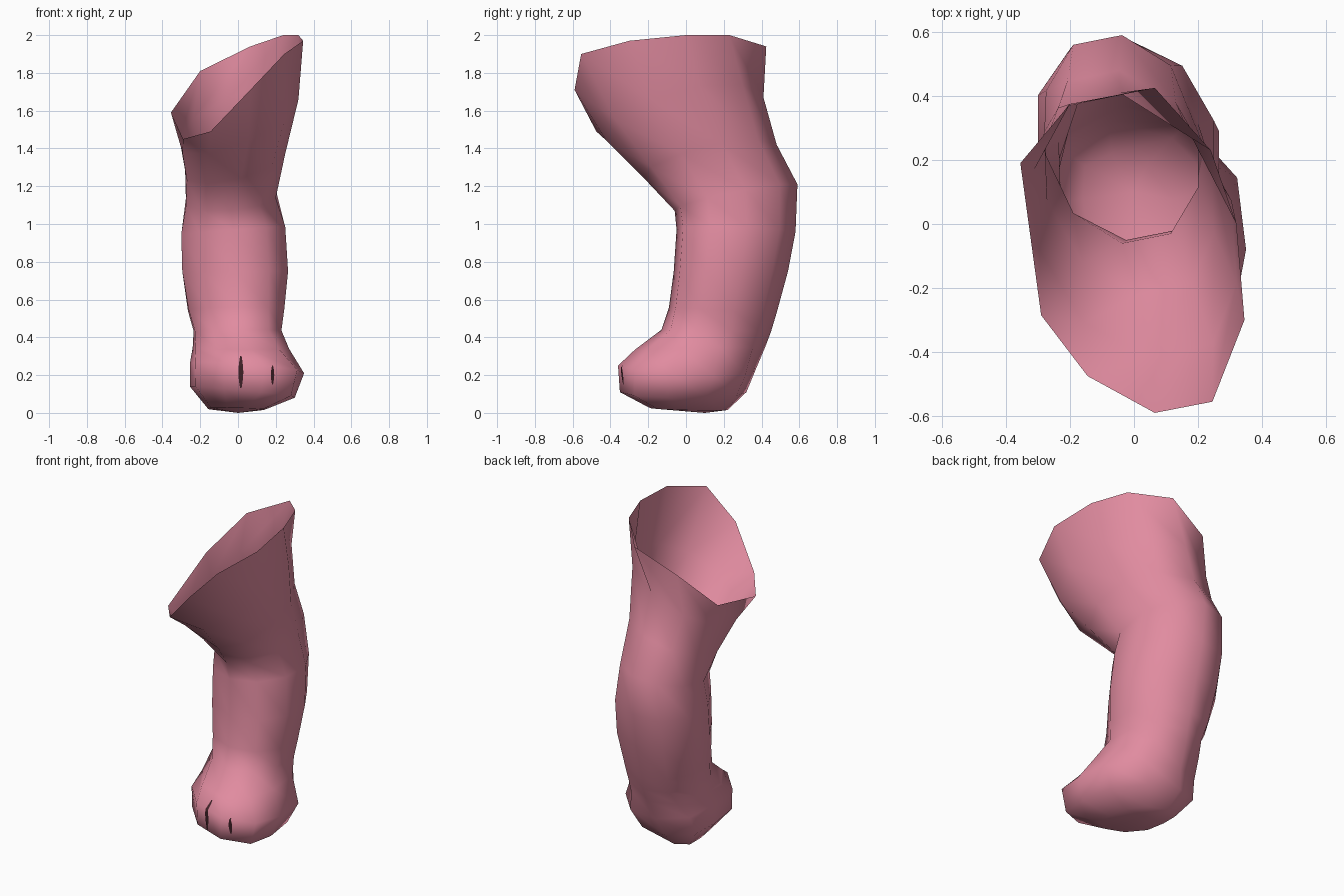
import bpy, bmesh, math
from mathutils import Vector
from mathutils.bvhtree import BVHTree

if "Cube" in bpy.data.objects:
    bpy.data.objects.remove(bpy.data.objects["Cube"])

N = 10


def material(name, rgb):
    m = bpy.data.materials.new(name)
    m.diffuse_color = (*rgb, 1)
    m.use_nodes = True
    m.node_tree.nodes["Principled BSDF"].inputs["Base Color"].default_value = m.diffuse_color
    return m


def add_object(name, bm, mat):
    me = bpy.data.meshes.new(name)
    bm.to_mesh(me)
    me.materials.append(mat)
    for p in me.polygons:
        p.use_smooth = True
    ob = bpy.data.objects.new(name, me)
    bpy.context.collection.objects.link(ob)
    return ob


pink = material("skin pink", (0.75, 0.26, 0.35))
dark = material("crease dark", (0.05, 0.015, 0.02))

# Slanted open rim at the top of the leg, from the front round to the right
rim = [(0.065, -0.59, 1.71), (0.245, -0.555, 1.90), (0.345, -0.30, 1.97),
       (0.32, 0.0, 2.0), (0.24, 0.23, 2.0), (0.065, 0.425, 1.94),
       (-0.20, 0.375, 1.81), (-0.355, 0.19, 1.59), (-0.29, -0.285, 1.45),
       (-0.145, -0.475, 1.49)]

# Rings: front y, front z, back y, back z, left x, right x,
# rise to the right, skew back on the right, sideways shear of the front
rings = [
    (-0.42, 1.44, 0.41, 1.67, -0.31, 0.32, 0.14, -0.05, 0.05),
    (-0.22, 1.24, 0.48, 1.42, -0.28, 0.25, 0.07, -0.05, 0.03),
    (-0.06, 1.07, 0.59, 1.21, -0.275, 0.20, 0.02, -0.05, 0.0),
    (-0.05, 0.97, 0.58, 0.96, -0.30, 0.25, 0.02, -0.04, 0.0),
    (-0.065, 0.75, 0.54, 0.75, -0.295, 0.265, 0.0, -0.04, 0.0),
    (-0.09, 0.56, 0.48, 0.53, -0.265, 0.245, 0.0, -0.03, 0.01),
    (-0.13, 0.44, 0.45, 0.43, -0.235, 0.23, 0.0, -0.01, 0.02),
    (-0.27, 0.335, 0.42, 0.35, -0.24, 0.27, 0.0, 0.0, 0.05),
    (-0.36, 0.25, 0.365, 0.22, -0.255, 0.35, -0.03, 0.03, 0.09),
    (-0.35, 0.11, 0.32, 0.11, -0.255, 0.30, -0.03, 0.02, 0.10),
    (-0.19, 0.025, 0.22, 0.015, -0.16, 0.14, -0.005, 0.0, 0.06),
]


def ring_points(yf, zf, yb, zb, xl, xr, rise, skew, shear):
    pts = []
    for i in range(N):
        a = 2 * math.pi * i / N
        c, s = math.cos(a), math.sin(a) / math.sin(math.radians(72))
        s = math.copysign(abs(s) ** 0.93, s)
        t = (1 - c) / 2
        x = (xl + xr) / 2 + s * (xr - xl) / 2 + shear * c
        pts.append((min(max(x, xl), xr),
                    yf + (yb - yf) * t + skew * s,
                    zf + (zb - zf) * t + rise * s))
    return pts


# Leg and foot: one lofted skin, open at the top, closed at the sole
bm = bmesh.new()
loops = [[bm.verts.new(p) for p in rim]]
loops += [[bm.verts.new(p) for p in ring_points(*r)] for r in rings]
for a, b in zip(loops, loops[1:]):
    for i in range(N):
        j = (i + 1) % N
        bm.faces.new((a[i], b[i], b[j], a[j]))
sole = bm.verts.new((0.0, 0.10, 0.0))
for i in range(N):
    bm.faces.new((loops[-1][i], sole, loops[-1][(i + 1) % N]))
bm.normal_update()
add_object("leg_and_foot", bm, pink)
skin = BVHTree.FromBMesh(bm)
bm.free()


# Toe creases: thin dark strips laid on the front of the foot
def crease(name, x, z0, z1, width):
    cb = bmesh.new()
    prev = None
    for k in range(13):
        z = z0 + (z1 - z0) * k / 12
        w = width * (0.3 + 0.7 * math.sin(math.pi * k / 12))
        row = []
        for dx in (-w / 2, w / 2):
            hit = skin.ray_cast(Vector((x + dx, -2, z)), Vector((0, 1, 0)))
            row.append(cb.verts.new(hit[0] + Vector((0, -0.005, 0.001))))
        if prev:
            cb.faces.new((prev[0], prev[1], row[1], row[0]))
        prev = row
    add_object(name, cb, dark)
    cb.free()


crease("inner_toe_crease", 0.015, 0.13, 0.30, 0.026)
crease("outer_toe_crease", 0.183, 0.15, 0.25, 0.018)
